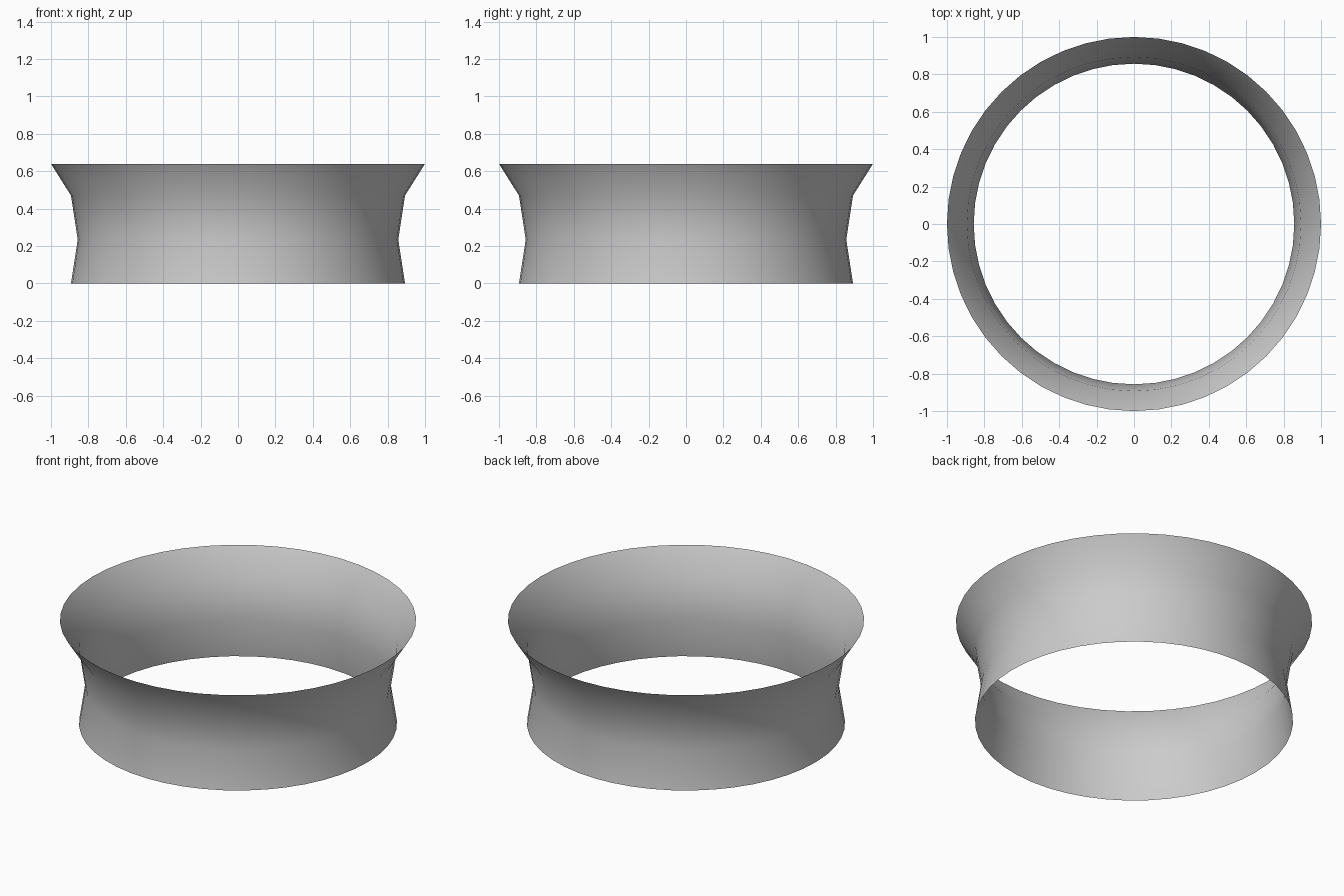
import bpy, bmesh
from math import cos, sin, tau

if "Cube" in bpy.data.objects:
    bpy.data.objects.remove(bpy.data.objects["Cube"])

SIDES = 48
# Ring profile as (radius, height): foot, waist, shoulder, flared rim
PROFILE = [(0.893, 0.0), (0.857, 0.235), (0.893, 0.47), (1.0, 0.64)]

# Open thin-walled ring, lathed around z
bm = bmesh.new()
rings = [[bm.verts.new((r * cos(tau * i / SIDES), r * sin(tau * i / SIDES), z))
          for i in range(SIDES)] for r, z in PROFILE]
for low, high in zip(rings, rings[1:]):
    for i in range(SIDES):
        j = (i + 1) % SIDES
        bm.faces.new((low[i], low[j], high[j], high[i])).smooth = True

mesh = bpy.data.meshes.new("flared_ring")
bm.to_mesh(mesh)
bm.free()
ring = bpy.data.objects.new("flared_ring", mesh)
bpy.context.collection.objects.link(ring)
